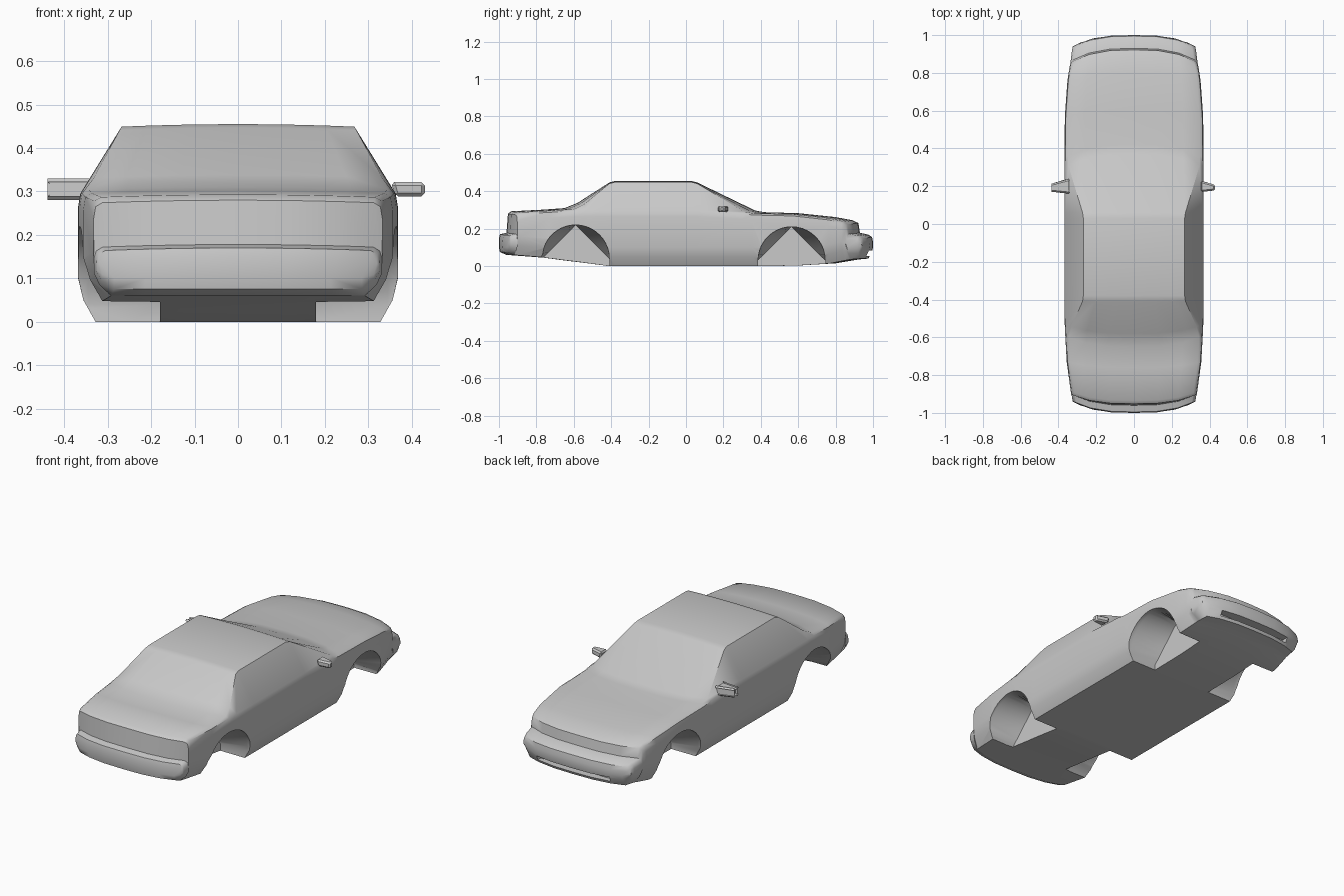
import bpy, bmesh, math

if "Cube" in bpy.data.objects:
    bpy.data.objects.remove(bpy.data.objects["Cube"])

GREY = (0.588, 0.588, 0.588, 1)
paint = bpy.data.materials.new("grey_paint")
paint.use_nodes = True
paint.diffuse_color = GREY
paint.node_tree.nodes["Principled BSDF"].inputs["Base Color"].default_value = GREY


def make_object(name, bm):
    """Turn a bmesh into a painted object with outward normals."""
    bmesh.ops.recalc_face_normals(bm, faces=bm.faces)
    mesh = bpy.data.meshes.new(name)
    bm.to_mesh(mesh)
    bm.free()
    mesh.materials.append(paint)
    obj = bpy.data.objects.new(name, mesh)
    bpy.context.collection.objects.link(obj)
    return obj


def bridge(bm, rings, closed):
    """Join neighbouring rings of vertices with quads."""
    for a, b in zip(rings, rings[1:]):
        count = len(a)
        for i in range(count if closed else count - 1):
            j = (i + 1) % count
            bm.faces.new((a[i], a[j], b[j], b[i]))


def add_mirror(obj):
    mod = obj.modifiers.new("mirror", 'MIRROR')
    mod.use_clip = True
    mod.merge_threshold = 0.0005


def finish(obj, angle):
    """Apply the modifiers and smooth the soft edges."""
    bpy.ops.object.select_all(action='DESELECT')
    obj.select_set(True)
    bpy.context.view_layer.objects.active = obj
    bpy.ops.object.convert(target='MESH')
    bpy.ops.object.shade_smooth_by_angle(angle=math.radians(angle))


# Body stations along the length: y, floor height, top height, plan bow
STATIONS = [
    (-1, .1, .15, -.06), (-.995, .075, .17, -.06), (-.96, .06, .178, -.06),
    (-.952, .06, .28, -.05), (-.935, .058, .293, -.05), (-.76, .045, .302, -.03),
    (-.65, .03, .31, -.06), (-.58, .022, .338, -.05), (-.41, 0, .447, 0),
    (-.38, 0, .455, 0), (.03, 0, .455, 0), (.06, 0, .447, 0),
    (.37, 0, .297, .07), (.42, 0, .288, .07), (.6, .003, .283, .03),
    (.8, .015, .262, .04), (.89, .03, .245, .06), (.922, .035, .23, .07),
    (.93, .036, .178, .07), (.975, .04, .168, .06), (.995, .08, .155, .06),
    (1, .1, .13, .06),
]
SPREAD = (0, .4, .75, 1)


def half_section(y, floor, top, bow):
    """Half cross-section from floor centre, up the side, to top centre."""
    w = .368 - .035 * (max(0, abs(y) - .5) / .45) ** 2
    belt = min(top - .015, .295)
    roof = w - .02 - .08 * (top - belt - .015) / .145
    q = min(1, (belt - floor) / .2)
    points = [(f * (w - .04), floor) for f in SPREAD]
    points += [(w - .012, floor + .05 * q), (w, floor + .1 * q),
               (w, belt - .03 * q), (w - .005, belt)]
    points += [(f * roof, top - .006 * f * f) for f in reversed(SPREAD)]
    return [(x, y - bow * (x / w) ** 3, z) for x, z in points]


def build_body():
    bm = bmesh.new()
    rings = [[bm.verts.new(p) for p in half_section(*s)] for s in STATIONS]
    bridge(bm, rings, False)
    # bumper end caps
    for ring in (rings[0], rings[-1]):
        last = len(ring) - 1
        for i in range(len(ring) // 2 - 1):
            bm.faces.new((ring[i], ring[i + 1], ring[last - i - 1], ring[last - i]))
    obj = make_object("body", bm)
    add_mirror(obj)
    return obj


def wheel_well(name, y, z, r):
    """Cutter that is round at the arch and triangular at its inner wall."""
    bm = bmesh.new()
    steps = 20
    rings = []
    for x, is_round in ((.5, True), (.345, True), (.18, False)):
        outline = []
        for i in range(steps + 1):
            u = 1 - 2 * i / steps
            a = math.pi * i / steps
            c, s = (math.cos(a), math.sin(a)) if is_round else (u, 1 - abs(u))
            outline.append((x, y + r * c, z + r * s))
        outline += [(x, y - r, -.1), (x, y + r, -.1)]
        rings.append([bm.verts.new(p) for p in outline])
    bridge(bm, rings, True)
    bm.faces.new(rings[0])
    bm.faces.new(rings[-1])
    obj = make_object(name, bm)
    add_mirror(obj)
    return obj


def box(bm, low, high):
    verts = bmesh.ops.create_cube(bm, size=1)["verts"]
    for v in verts:
        for k in range(3):
            v.co[k] = low[k] if v.co[k] < 0 else high[k]
    return verts


def intake():
    """Cutter for the slot under the nose."""
    bm = bmesh.new()
    box(bm, (-.22, .94, .055), (.22, 1.1, .082))
    return make_object("intake_cutter", bm)


def door_mirror(name, side):
    bm = bmesh.new()
    for v in box(bm, (.352, .17, .288), (.43, .228, .322)):
        # taper the housing towards its tip and its trailing side
        if v.co.x > .4:
            v.co.y = .178 + (v.co.y - .17) * .5
        elif v.co.z < .3:
            v.co.x += .01
        v.co.x *= side
    bmesh.ops.bevel(bm, geom=bm.edges[:], offset=.008, segments=1, affect='EDGES')
    finish(make_object(name, bm), 25)


# Assemble: cut the wells and the intake out of the body
body = build_body()
cutters = [wheel_well("rear_well_cutter", -.59, .04, .18),
           wheel_well("front_well_cutter", .565, .03, .18), intake()]
for cutter in cutters:
    cutter.hide_render = True
    mod = body.modifiers.new("cut", 'BOOLEAN')
    mod.operation = 'DIFFERENCE'
    mod.solver = 'EXACT'
    mod.object = cutter
finish(body, 42)
for cutter in cutters:
    bpy.data.objects.remove(cutter)

door_mirror("left_mirror", 1)
door_mirror("right_mirror", -1)
